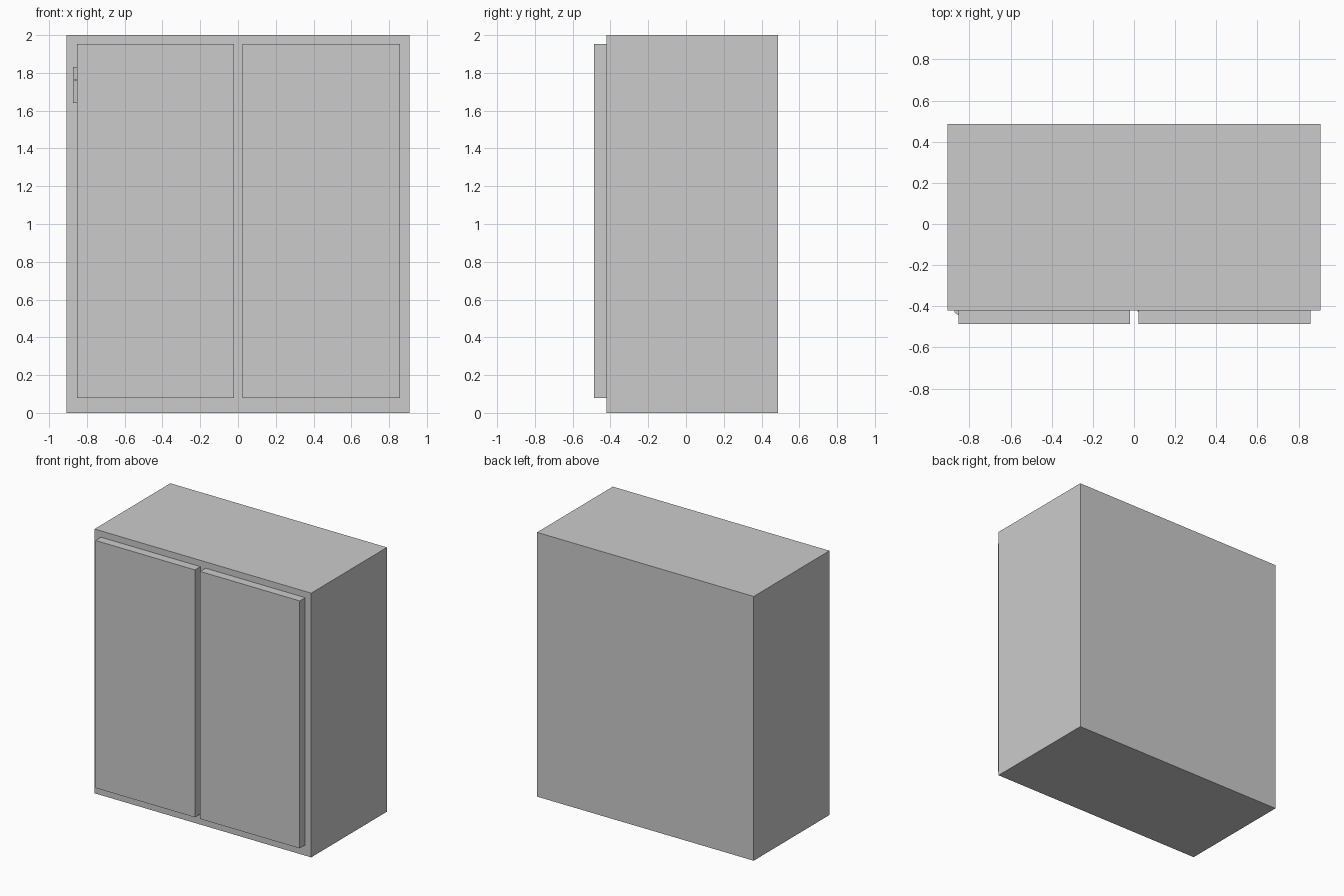
import bpy, bmesh

if "Cube" in bpy.data.objects:
    bpy.data.objects.remove(bpy.data.objects["Cube"])


def prism(name, profile, z0, z1):
    """Extrude an x/y outline from z0 up to z1."""
    bm = bmesh.new()
    base = bm.faces.new([bm.verts.new((x, y, z0)) for x, y in profile])
    top = bmesh.ops.extrude_face_region(bm, geom=[base])["geom"]
    verts = [v for v in top if isinstance(v, bmesh.types.BMVert)]
    bmesh.ops.translate(bm, verts=verts, vec=(0, 0, z1 - z0))
    bmesh.ops.recalc_face_normals(bm, faces=bm.faces)
    mesh = bpy.data.meshes.new(name)
    bm.to_mesh(mesh)
    bm.free()
    obj = bpy.data.objects.new(name, mesh)
    bpy.context.collection.objects.link(obj)
    return obj


def box(name, x0, x1, y0, y1, z0, z1):
    return prism(name, [(x0, y0), (x1, y0), (x1, y1), (x0, y1)], z0, z1)


# Cabinet body
box("cabinet_body", -0.907, 0.907, -0.42, 0.486, 0, 2)

# Two door slabs standing proud of the front
for name, x0, x1 in (("left_door", -0.853, -0.02), ("right_door", 0.023, 0.857)):
    box(name, x0, x1, -0.486, -0.421, 0.08, 1.953)

# Thin seal along the inner edge of the right door
box("door_seal", 0.018, 0.023, -0.426, -0.42, 0.11, 1.92)

# Small wedge-shaped latch on the outer edge of the left door
latch = [(-0.873, -0.42), (-0.873, -0.43), (-0.853, -0.443), (-0.84, -0.42)]
prism("latch_lower", latch, 1.64, 1.76)
prism("latch_upper", latch, 1.765, 1.83)
